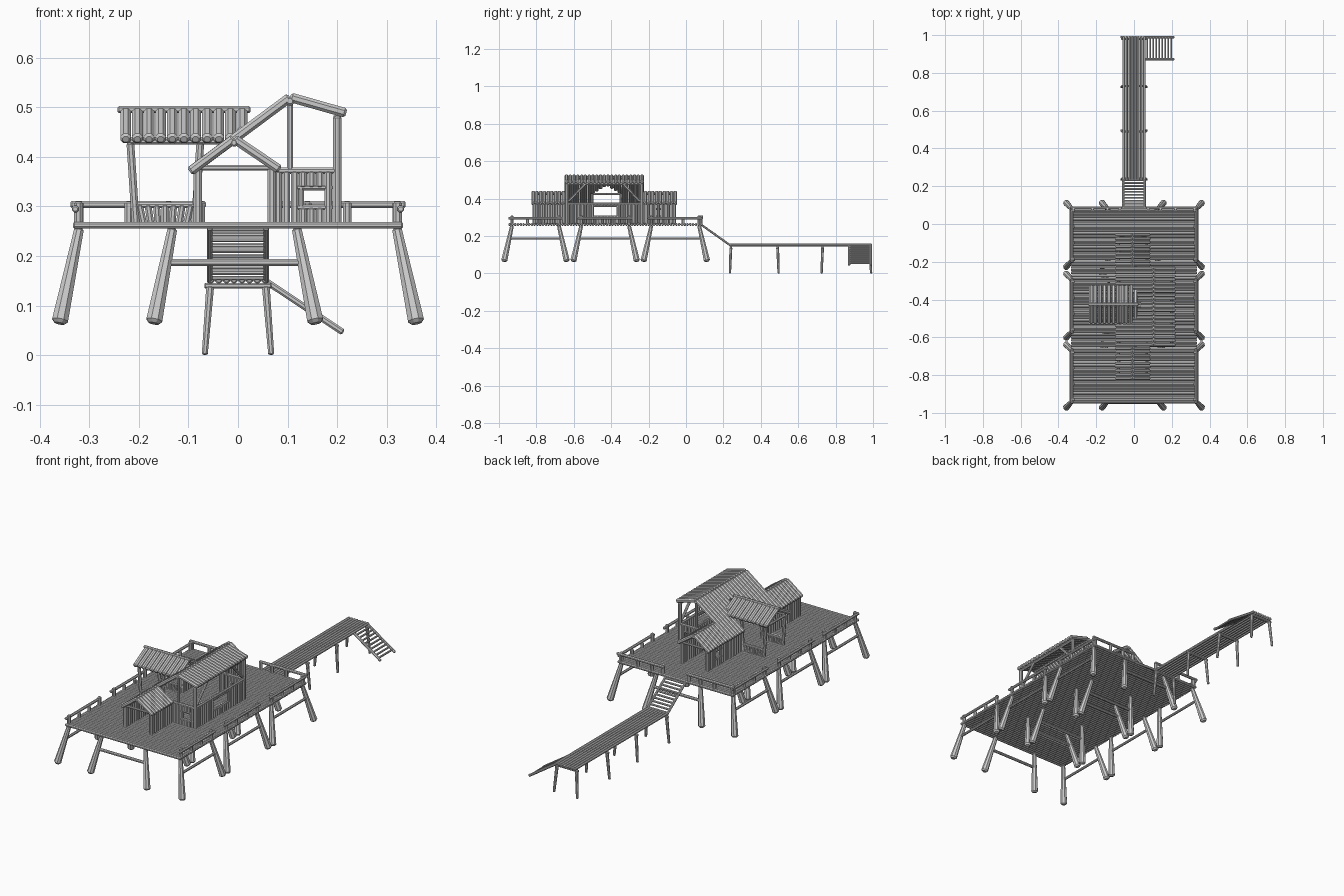
import bpy, bmesh, math
from mathutils import Vector

if "Cube" in bpy.data.objects:
    bpy.data.objects.remove(bpy.data.objects["Cube"])

SIDES = 8
parts = {}


def log(part, p, q, r1, r2=None):
    """Tapered log with chamfered ends, added to the named part."""
    bm = parts.setdefault(part, bmesh.new())
    r2 = r2 or r1
    p, q = Vector(p), Vector(q)
    d = (q - p).normalized()
    ref = Vector((0, 0, 1)) if abs(d.z) < 0.8 else Vector((0, 1, 0))
    u = d.cross(ref).normalized()
    v = d.cross(u)
    rings = []
    for c, r in ((p, r1 * .6), (p + d * r1 * .4, r1), (q - d * r2 * .4, r2), (q, r2 * .6)):
        ring = []
        for i in range(SIDES):
            a = 2 * math.pi * (i + .5) / SIDES
            ring.append(bm.verts.new(c + (u * math.cos(a) + v * math.sin(a)) * r))
        rings.append(ring)
    for a, b in zip(rings, rings[1:]):
        for i in range(SIDES):
            j = (i + 1) % SIDES
            bm.faces.new((a[i], a[j], b[j], b[i]))
    bm.faces.new(rings[0][::-1])
    bm.faces.new(rings[-1])


def spread(a, b, step):
    """Centres of evenly packed logs between a and b, and half their spacing."""
    n = max(1, round((b - a) / step))
    w = (b - a) / n
    return [a + w * (i + .5) for i in range(n)], w / 2


def wall(part, a, b, z0=.265, z1=.372, window=None):
    """Row of upright logs from a to b (x, y); window = (s0, s1, zlow, zhigh)."""
    a, b = Vector(a), Vector(b)
    length = (b - a).length
    d = (b - a) / length
    at = lambda s, z: (*(a + d * s), z)
    ss, r = spread(0, length, .018)
    for s in ss:
        if window and window[0] < s < window[1]:
            log(part, at(s, z0), at(s, window[2]), r)
            if z1 - window[3] > .008:
                log(part, at(s, window[3]), at(s, z1), r)
        else:
            log(part, at(s, z0), at(s, z1), r)
    log(part, at(0, z1), at(length, z1), .007)
    if window:
        for z in window[2:]:
            log(part, at(window[0] - .01, z), at(window[1] + .01, z), .006)
        for s in window[:2]:
            log(part, at(s, window[2]), at(s, window[3]), .006)


DECK = .262

# Main deck planks
ys, r = spread(-.95, .09, .0148)
for y in ys:
    log("deck_planks", (-.333, y, DECK), (.333, y, DECK), r)

# Three groups of splayed legs with cross beams and side rails
for y0, y1 in ((-.93, -.68), (-.56, -.305), (-.185, .07)):
    for y, s in ((y0, -1), (y1, 1)):
        foot = y + s * .043
        for xt, xb in ((-.32, -.36), (-.132, -.17), (.118, .157), (.32, .36)):
            log("deck_legs", (xt, y, .256), (xb, foot, .064), .0105, .0175)
        log("leg_cross_beams", (-.14, y + s * .015, .187), (.127, y + s * .015, .187), .0075)
    for sx in (-1, 1):
        log("leg_side_beams", (sx * .335, y0 - .02, .187), (sx * .335, y1 + .02, .187), .007)
        log("side_rails", (sx * .328, y0 - .02, .295), (sx * .328, y1 + .02, .295), .0075)
        for k in range(4):
            y = y0 + (y1 - y0) * k / 3
            log("side_rail_posts", (sx * .322, y, .258), (sx * .322, y, .31 if k in (0, 3) else .292), .009)

# Back rail on both sides of the stairs
for sx in (-1, 1):
    log("back_rail", (sx * .338, .085, .304), (sx * .065, .085, .304), .0075)
    for x in (.32, .22, .14, .075):
        log("back_rail_posts", (sx * x, .08, .258), (sx * x, .08, .31), .009)

# Stairs from deck to walkway
for sx in (-1, 1):
    log("stair_strings", (sx * .057, .085, .258), (sx * .057, .24, .148), .006)
for k in range(10):
    t = (k + .5) / 10
    log("stair_rungs", (-.058, .085 + .155 * t, .26 - .11 * t), (.058, .085 + .155 * t, .26 - .11 * t), .005)

# Walkway with trestles
xs, r = spread(-.062, .062, .0155)
for x in xs:
    log("walkway_planks", (x, .23, .152), (x, .995, .152), r)
for y, dy in ((.24, -.005), (.49, .005), (.73, -.005), (.98, .01)):
    log("walkway_beams", (-.068, y, .14), (.068, y, .14), .0065)
    for sx in (-1, 1):
        log("walkway_legs", (sx * .056, y, .14), (sx * .067, y + dy, .001), .0085, .0065)

# Ladder off the end of the walkway
for y in (.872, .988):
    log("ladder_strings", (.055, y, .15), (.212, y, .046), .007)
for k in range(9):
    t = (k + .6) / 9.4
    log("ladder_rungs", (.06 + .15 * t, .872, .148 - .1 * t), (.06 + .15 * t, .988, .148 - .1 * t), .005)

# Front and back small huts (mirrored about the main hut)
RX, RZ = .105, .52
LEFT = (-.097, .370)
SLOPE = (RZ - LEFT[1]) / (RX - LEFT[0])
MID = -.437
SRX, SRZ = -.008, RZ - SLOPE * (RX + .008)
for s, name in ((-1, "front"), (1, "back")):
    Y = lambda d: MID + s * d
    lo, hi = sorted((Y(.21), Y(.39)))
    for y in spread(lo, hi, .02)[0]:
        log(name + "_hut_roof", (SRX, y, SRZ), (LEFT[0], y, LEFT[1]), .01)
        log(name + "_hut_roof", (SRX, y, SRZ), (.084, y, .374), .01)
    log(name + "_hut_ridge", (SRX, Y(.21), SRZ - .008), (SRX, Y(.39), SRZ - .008), .008)
    log(name + "_hut_tie_beam", (-.09, Y(.375), .378), (.08, Y(.375), .378), .006)
    for x in (-.081, .068):
        log(name + "_hut_posts", (x, Y(.375), .262), (x, Y(.375), .378), .0095)
        opening = (.06, .11, .305, .345) if (s > 0 and x < 0) else None
        wall(name + "_hut_walls", (x, Y(.21)), (x, Y(.37)), window=opening)
    # Main hut gable: rafters, king post, corner post, low wall with window
    g = Y(.2)
    log("main_gable_rafters", (LEFT[0], g, LEFT[1]), (RX, g, RZ), .009)
    log("main_gable_rafters", (RX, g, RZ), (.217, g, .488), .009)
    log("main_king_posts", (RX, g, .372), (RX, g, .515), .0065)
    log("main_corner_posts", (.2, g, .262), (.2, g, .482), .0095)
    log("main_corner_posts", (-.081, g, .262), (-.081, g, .375), .0095)
    log("main_corner_posts", (.068, g, .262), (.068, g, .375), .0095)
    wall("main_end_walls", (.072, g), (.207, g), window=(.055, .108, .298, .338))
    log("main_braces", (.2, Y(.19), .385), (.2, Y(.1), .48), .007)
    # Left wall either side of the porch opening
    wall("main_left_walls", (-.081, Y(.2)), (-.081, Y(.085)))

# Main hut right wall, ridge and eave beams
wall("main_right_wall", (.2, MID - .2), (.2, MID + .2), window=(.14, .27, .305, .36))
log("main_ridge_beam", (RX, MID - .212, RZ - .008), (RX, MID + .212, RZ - .008), .009)
log("main_eave_beam", (.2, MID - .205, .48), (.2, MID + .205, .48), .008)

# Main roof, left slope cut short where the porch roof joins
PY = -.425
for y in spread(MID - .212, MID + .212, .02)[0]:
    log("main_roof_right", (RX, y, RZ), (.218, y, .488), .0105)
    x_end, z_end = LEFT
    if abs(y - PY) < .085:
        z_end = .475 - .6 * abs(y - PY)
        x_end = RX - (RZ - z_end) / SLOPE
    log("main_roof_left", (RX, y, RZ), (x_end, y, z_end), .0105)

# Porch roof, posts and fences
xs, r = spread(-.238, .02, .0235)
for x in xs:
    for s in (-1, 1):
        zr = .49
        ye, ze = .1, .435
        need = RZ - SLOPE * (RX - x)
        if need > ze:
            ze = min(need, zr - .01)
            ye = .1 * (zr - ze) / .055
        log("porch_roof", (x, PY, zr), (x, PY + s * ye, ze), r)
log("porch_ridge", (-.243, PY, .495), (.025, PY, .495), .0075)
for s in (-1, 1):
    y = PY + s * .078
    log("porch_eave_beams", (-.22, y, .432), (-.03, y, .432), .008)
    log("porch_posts", (-.206, y, .262), (-.217, y, .428), .0085)
    log("porch_posts", (-.087, y, .262), (-.076, y, .428), .0085)
    log("porch_tie_beams", (-.217, PY, .425), (-.217, y, .425), .007)
    log("porch_fence_rail", (-.21, y, .302), (-.085, y, .302), .006)
    for k in range(7):
        t = (k - 3) / 3
        log("porch_fence", (-.147 + t * .043, y, .264), (-.147 + t * .052, y, .304), .0075)

# Turn every part into an object
for name, bm in parts.items():
    bmesh.ops.recalc_face_normals(bm, faces=bm.faces)
    me = bpy.data.meshes.new(name)
    bm.to_mesh(me)
    bm.free()
    bpy.context.collection.objects.link(bpy.data.objects.new(name, me))
